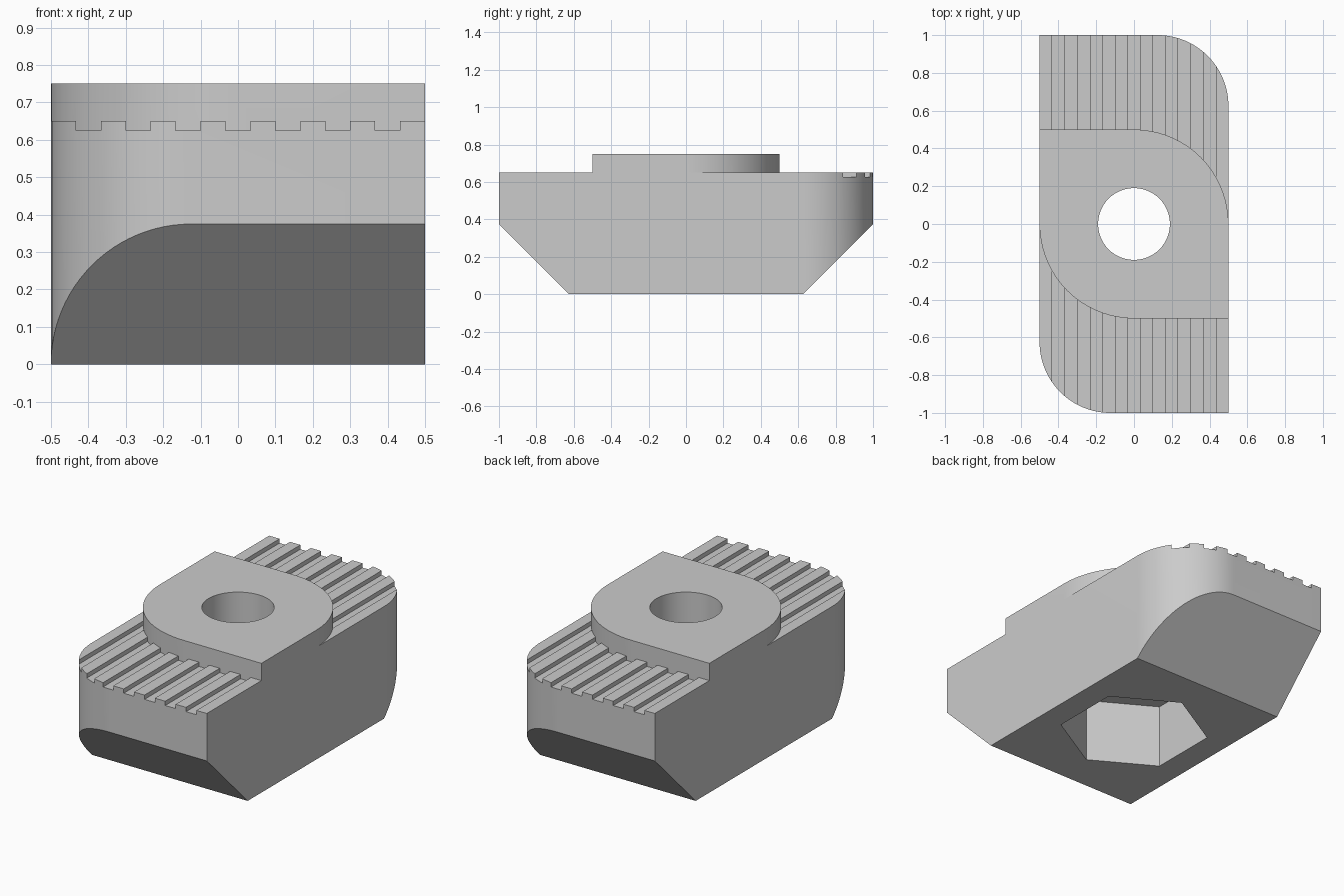
import bpy, bmesh
from math import pi, cos, sin, radians

cube = bpy.data.objects.get("Cube")
if cube:
    bpy.data.objects.remove(cube, do_unlink=True)

steel = bpy.data.materials.new("grey steel")
steel.use_nodes = True
GREY = (0.6, 0.6, 0.6, 1)
steel.diffuse_color = GREY
steel.node_tree.nodes["Principled BSDF"].inputs["Base Color"].default_value = GREY


def prism(name, points, start, end, axis="z"):
    """Extrude an outline along z, or a (y, z) outline along x."""
    place = (lambda p, t: (p[0], p[1], t)) if axis == "z" else (lambda p, t: (t, p[0], p[1]))
    bm = bmesh.new()
    low = [bm.verts.new(place(p, start)) for p in points]
    high = [bm.verts.new(place(p, end)) for p in points]
    bm.faces.new(low[::-1])
    bm.faces.new(high)
    for i in range(len(points)):
        j = (i + 1) % len(points)
        bm.faces.new((low[i], low[j], high[j], high[i]))
    bmesh.ops.recalc_face_normals(bm, faces=bm.faces)
    mesh = bpy.data.meshes.new(name)
    bm.to_mesh(mesh)
    bm.free()
    mesh.materials.append(steel)
    obj = bpy.data.objects.new(name, mesh)
    bpy.context.collection.objects.link(obj)
    return obj


def ring(radius, sides, turn=0.0):
    return [(radius * cos(turn + 2 * pi * i / sides), radius * sin(turn + 2 * pi * i / sides))
            for i in range(sides)]


def leaf(half_x, half_y, radius, steps=24):
    """Rectangle with two opposite corners rounded."""
    half = []
    for i in range(steps + 1):
        a = pi / 2 * i / steps
        half.append((half_x - radius + radius * cos(a), half_y - radius + radius * sin(a)))
    half.append((-half_x, half_y))
    return half + [(-x, -y) for x, y in half]


def combine(target, tool, operation):
    tool.hide_render = True
    mod = target.modifiers.new("combine", "BOOLEAN")
    mod.operation = operation
    mod.solver = "EXACT"
    mod.object = tool
    bpy.context.view_layer.objects.active = target
    bpy.ops.object.modifier_apply(modifier=mod.name)
    bpy.data.objects.remove(tool, do_unlink=True)


# Main block
nut = prism("slot_nut", leaf(0.5, 1, 0.375), 0, 0.65)

# Sloped undersides at both ends
for side in (-1, 1):
    wedge = [(side * 0.525, -0.1), (side * 1.1, -0.1), (side * 1.1, 0.475)]
    combine(nut, prism("slope_cutter", wedge, -0.6, 0.6, "x"), "DIFFERENCE")

# Grip grooves along the top
pitch = 0.4 / 3
for k in range(-3, 4):
    slot = [(-1.1, 0.625), (1.1, 0.625), (1.1, 0.7), (-1.1, 0.7)]
    middle = k * pitch
    combine(nut, prism("groove_cutter", slot, middle - pitch / 4, middle + pitch / 4, "x"),
            "DIFFERENCE")

# Raised boss, bolt hole and hexagonal pocket
combine(nut, prism("boss", leaf(0.5, 0.5, 0.4999), 0.6, 0.75), "UNION")
combine(nut, prism("hole_cutter", ring(0.19, 64), -0.1, 0.9), "DIFFERENCE")
combine(nut, prism("hex_cutter", ring(0.407, 6, pi / 2), -0.1, 0.375), "DIFFERENCE")

bpy.ops.object.select_all(action="DESELECT")
nut.select_set(True)
bpy.context.view_layer.objects.active = nut
bpy.ops.object.shade_smooth_by_angle(angle=radians(30))
